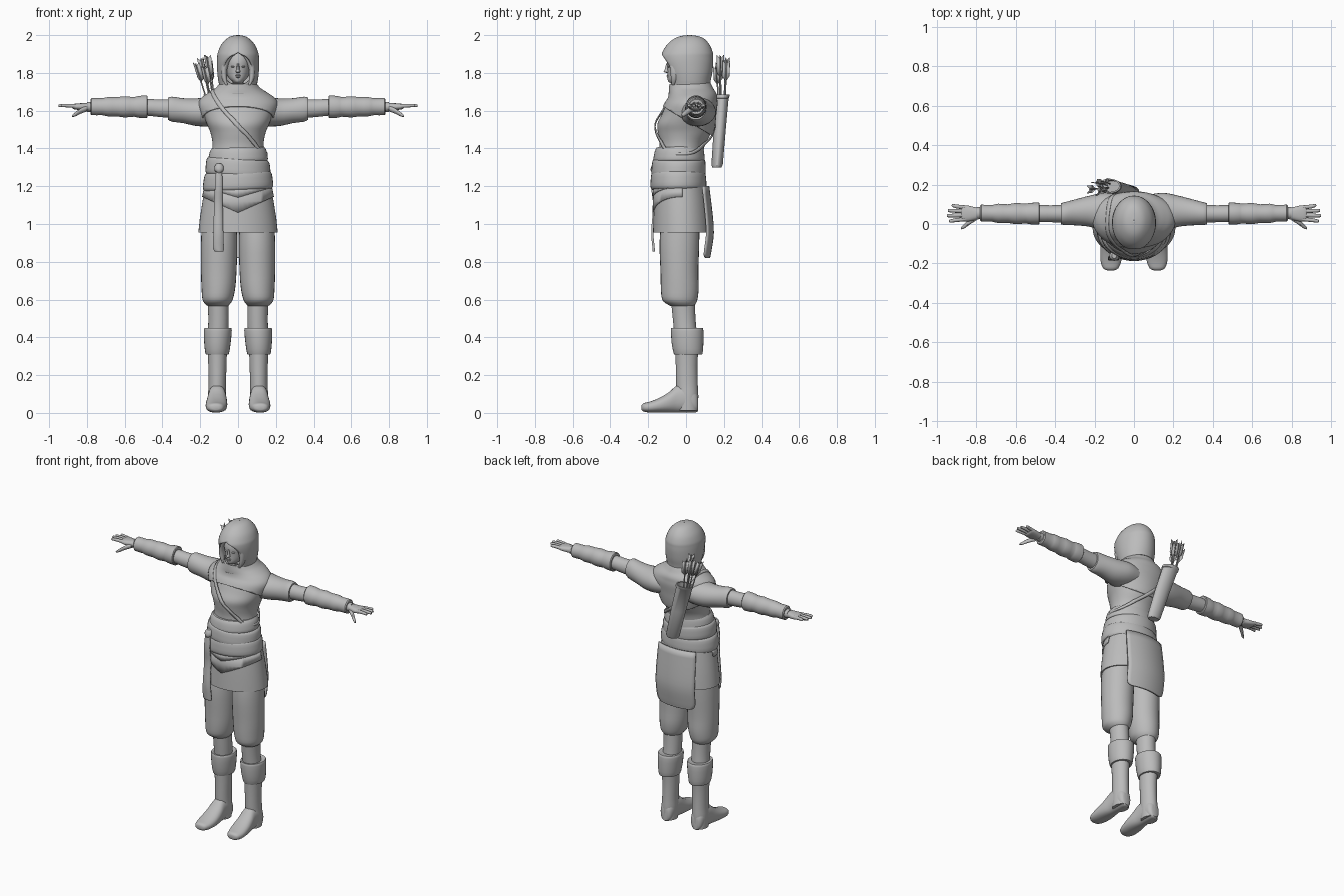
import bpy, bmesh, math
from mathutils import Vector

grey = bpy.data.materials.new("plain grey")
grey.diffuse_color = (0.5, 0.5, 0.5, 1)


def make(name, verts, faces, solid=0.0):
    me = bpy.data.meshes.new(name)
    me.from_pydata([tuple(v) for v in verts], [], faces)
    bm = bmesh.new()
    bm.from_mesh(me)
    bmesh.ops.remove_doubles(bm, verts=bm.verts, dist=0.0003)
    bmesh.ops.recalc_face_normals(bm, faces=bm.faces)
    bm.to_mesh(me)
    bm.free()
    me.materials.append(grey)
    ob = bpy.data.objects.new(name, me)
    bpy.context.collection.objects.link(ob)
    if solid:
        m = ob.modifiers.new("thickness", 'SOLIDIFY')
        m.thickness, m.offset = solid, 0
    return ob


def smooth(rows, k):
    """Catmull-Rom interpolation of equal-length tuples, k steps per span."""
    out = []
    for i in range(len(rows) - 1):
        p = [rows[max(i - 1, 0)], rows[i], rows[i + 1], rows[min(i + 2, len(rows) - 1)]]
        for j in range(k):
            t = j / k
            out.append(tuple(0.5 * (2 * b + (c - a) * t + (2 * a - 5 * b + 4 * c - d) * t * t
                                    + (3 * b - a - 3 * c + d) * t ** 3) for a, b, c, d in zip(*p)))
    return out + [tuple(rows[-1])]


def loft(name, rows, axis='z', k=3, n=28, e=2.0, tilt=0.0):
    """Rings (position, centre1, centre2, radius1, radius2) along an axis."""
    rows = smooth(rows, k)
    verts = []
    for t, c1, c2, r1, r2 in rows:
        for i in range(n):
            a = 2 * math.pi * i / n
            c, s = math.cos(a), math.sin(a)
            u = c1 + r1 * math.copysign(abs(c) ** (2 / e), c)
            v = c2 + r2 * math.copysign(abs(s) ** (2 / e), s)
            x, y, z = {'z': (u, v, t), 'x': (t, u, v), 'y': (u, t, v)}[axis]
            verts.append((x, y, z + tilt * x))
    faces = [(r * n + i, r * n + (i + 1) % n, (r + 1) * n + (i + 1) % n, (r + 1) * n + i)
             for r in range(len(rows) - 1) for i in range(n)]
    faces += [tuple(range(n)), tuple(range((len(rows) - 1) * n, len(rows) * n))]
    return make(name, verts, faces)


def grid(name, rows, solid):
    w = len(rows[0])
    faces = [(r * w + i, r * w + i + 1, (r + 1) * w + i + 1, (r + 1) * w + i)
             for r in range(len(rows) - 1) for i in range(w - 1)]
    return make(name, [v for r in rows for v in r], faces, solid)


def shell(name, src, planes, offset):
    """Offset copy of a part's skin, trimmed by planes (point, outward normal)."""
    bm = bmesh.new()
    bm.from_mesh(src.data)
    bmesh.ops.delete(bm, geom=[f for f in bm.faces if len(f.verts) > 4], context='FACES')
    bm.normal_update()
    for v, nrm in [(v, v.normal.copy()) for v in bm.verts]:
        v.co += nrm * offset
    for co, no in planes:
        bmesh.ops.bisect_plane(bm, geom=bm.verts[:] + bm.edges[:] + bm.faces[:],
                               plane_co=co, plane_no=no, clear_outer=True)
    bm.verts.index_update()
    verts = [v.co.copy() for v in bm.verts]
    faces = [[v.index for v in f.verts] for f in bm.faces]
    bm.free()
    return make(name, verts, faces, 0.008)


# Tunic body and shoulder cape
torso = loft("tunic", [(1.34, 0, -.03, .145, .115), (1.42, 0, -.02, .135, .12), (1.48, 0, -.008, .145, .14),
                       (1.53, 0, -.004, .165, .147), (1.58, 0, .01, .185, .138), (1.63, 0, .024, .2, .13),
                       (1.66, 0, .033, .185, .12), (1.685, 0, .035, .15, .115), (1.71, 0, .028, .112, .107),
                       (1.74, 0, .022, .085, .098)], k=4, n=48)
shell("shoulder_cape", torso, [((0, 0, 1.55), (0, -.6, -1))], 0.008)

# Waist sash layers
loft("sash_top", [(1.405, 0, -.032, .137, .122), (1.385, 0, -.035, .15, .13), (1.34, 0, -.037, .158, .136),
                  (1.33, 0, -.037, .15, .13)], n=40, tilt=.03)
loft("sash_middle", [(1.345, 0, -.037, .155, .132), (1.33, 0, -.038, .167, .14), (1.27, 0, -.04, .172, .143),
                     (1.255, 0, -.04, .163, .135)], n=40, tilt=-.06)
loft("sash_lower", [(1.275, 0, -.04, .165, .135), (1.26, 0, -.04, .178, .144), (1.2, 0, -.04, .186, .148),
                    (1.182, 0, -.04, .178, .14)], n=40, tilt=.04)

# Skirt, pointed apron layers, back flap
skirt = loft("skirt", [(1.2, 0, -.028, .172, .135), (1.12, 0, -.025, .188, .143), (1.03, 0, -.022, .202, .15),
                       (.955, 0, -.02, .21, .154), (.957, 0, -.02, .2, .145), (1.03, 0, -.02, .19, .138)], k=1, n=48)
for name, low, slope, off in (("apron_lower", 1.06, .45, .003), ("apron_upper", 1.14, .3, .007)):
    shell(name, skirt, [((0, 0, low), (slope, 0, -1)), ((0, 0, low), (-slope, 0, -1)),
                        ((0, -.02, 0), (0, 1, 0)), ((0, 0, 1.19), (0, 0, 1))], off)
rows = []
for z, y, w in smooth([(1.2, .118, .135), (1.05, .136, .14), (.95, .142, .14), (.86, .13, .138),
                       (.83, .124, .125), (.82, .122, .1)], 3):
    rows.append([(w * u / 6, y - 1.6 * (w * u / 6) ** 2, z) for u in range(-6, 7)])
grid("back_flap", rows, .01)

# Hanging sash end and its knot
rows = [[(x + w * u, y, z) for u in (-1, 0, 1)] for z, x, y, w in smooth(
    [(1.31, -.1, -.168, .015), (1.2, -.102, -.178, .02), (1.1, -.104, -.168, .023), (.96, -.104, -.178, .026),
     (.88, -.104, -.172, .029), (.855, -.1, -.17, .024)], 3)]
grid("sash_end", rows, .012)
loft("sash_knot", [(1.27, -.1, -.165, .012, .015), (1.285, -.1, -.165, .024, .022), (1.305, -.1, -.162, .024, .022),
                   (1.32, -.1, -.16, .012, .015)], n=16)

# Hood: rows of (height, centre y, radius x, radius y, half width of the face opening)
rows = []
for z, cy, rx, ry, w in smooth([(1.69, .03, .13, .118, 0), (1.715, .025, .104, .108, 0), (1.735, .02, .096, .104, .02),
                                (1.76, .018, .1, .108, .06), (1.80, .014, .105, .12, .075), (1.85, .008, .107, .131, .068),
                                (1.885, .006, .106, .133, .042), (1.908, .008, .102, .129, 0), (1.945, .012, .086, .11, 0),
                                (1.975, .016, .06, .08, 0), (1.99, .018, .035, .046, 0), (1.996, .018, .001, .001, 0)], 4):
    a = math.asin(min(1, max(0, w) / rx))
    ang = [-math.pi / 2 + a + (2 * math.pi - 2 * a) * i / 40 for i in range(41)]
    rows.append([(rx * math.cos(t), cy + ry * math.sin(t), z) for t in ang])
grid("hood", rows, .009)

# Head and face
loft("head", [(1.69, 0, .0, .05, .055), (1.74, 0, -.005, .046, .055), (1.75, 0, -.04, .026, .05),
              (1.765, 0, -.032, .042, .065), (1.785, 0, -.02, .056, .078), (1.82, 0, -.013, .066, .085),
              (1.86, 0, -.01, .071, .09), (1.9, 0, 0, .068, .085), (1.94, 0, .01, .045, .055)])
loft("nose", [(1.8, 0, -.094, .006, .008), (1.806, 0, -.1, .012, .018), (1.82, 0, -.099, .008, .013),
              (1.85, 0, -.096, .006, .009)], n=12)
for name, z, r in (("upper_lip", 1.787, .015), ("lower_lip", 1.779, .013)):
    loft(name, [(z - .005, 0, -.092, r * .6, .006), (z, 0, -.094, r, .009), (z + .005, 0, -.092, r * .6, .006)], n=12)


def arrow(i, tip, base):
    tip, base = Vector(tip), Vector(base)
    loft("arrow_shaft_%d" % i, [(p.z, p.x, p.y, .004, .004) for p in (base, tip)], k=1, n=8)
    for j in range(3):
        d = Vector((math.cos(j * 2.09 + i), math.sin(j * 2.09 + i), 0)) * .022
        pts = [base.lerp(tip, .6), base.lerp(tip, .7) + d, base.lerp(tip, 1.02) + d, base.lerp(tip, .95)]
        make("arrow_feather_%d_%d" % (i, j), pts, [(0, 1, 2, 3)], .003)


# Quiver, arrows and strap
loft("quiver", [(1.3, -.015, .163, .036, .024), (1.312, -.018, .164, .045, .03), (1.5, -.07, .178, .05, .032),
                (1.665, -.12, .191, .053, .034), (1.668, -.12, .191, .058, .037), (1.685, -.125, .193, .058, .037),
                (1.685, -.125, .193, .05, .03), (1.64, -.112, .19, .048, .028)], k=1)
for i, tip in enumerate([(-.225, .175, 1.85), (-.195, .21, 1.875), (-.165, .18, 1.89), (-.15, .215, 1.86), (-.18, .16, 1.83)]):
    arrow(i, tip, (-.13 + (tip[0] + .18) * .4, .19 + (tip[1] - .19) * .5, 1.6))
path = smooth([(-.09, .15, 1.64), (-.12, .04, 1.69), (-.11, -.07, 1.65), (-.04, -.13, 1.56), (.06, -.15, 1.46),
               (.13, -.1, 1.385), (.145, -.02, 1.37), (.12, .06, 1.39), (.04, .12, 1.45), (-.05, .15, 1.53)], 6)
rows = []
for i, p in enumerate(path):
    tangent = Vector(path[min(i + 1, len(path) - 1)]) - Vector(path[max(i - 1, 0)])
    side = tangent.cross(Vector(p) - Vector((0, .02, 1.5))).normalized() * .01
    rows.append([Vector(p) - side, Vector(p), Vector(p) + side])
strap = grid("quiver_strap", rows, 0)
m = strap.modifiers.new("wrap", 'SHRINKWRAP')
m.target, m.offset, m.wrap_mode = torso, .016, 'ABOVE_SURFACE'
strap.modifiers.new("thickness", 'SOLIDIFY').thickness = .006

# Limbs and other paired parts
for s, tag in ((1, "left"), (-1, "right")):
    def pair(name, rows, axis='z', **kw):
        if axis == 'x':
            rows = [(s * r[0],) + r[1:] for r in rows]
        else:
            rows = [(r[0], s * r[1]) + r[2:] for r in rows]
        loft(tag + "_" + name, rows, axis, **kw)

    pair("eye", [(1.828, .026, -.086, .006, .006), (1.833, .026, -.088, .012, .009), (1.838, .026, -.086, .006, .006)], n=12)
    pair("hair_lock", [(1.9, .03, -.08, .02, .012), (1.87, .058, -.072, .02, .02), (1.82, .074, -.06, .017, .025),
                       (1.77, .072, -.06, .014, .02), (1.735, .06, -.068, .006, .008)], n=14)
    # Sleeve, forearm and bracer
    pair("sleeve", [(.08, .05, 1.595, .1, .07), (.15, .06, 1.594, .098, .077), (.22, .065, 1.592, .08, .073),
                    (.29, .06, 1.6, .067, .066), (.35, .053, 1.608, .058, .066), (.37, .052, 1.61, .054, .058)], 'x')
    pair("forearm", [(.33, .052, 1.61, .045, .05), (.42, .052, 1.613, .043, .046), (.5, .053, 1.618, .042, .043),
                     (.8, .055, 1.62, .03, .026)], 'x')
    pair("bracer", [(.48, .053, 1.621, .046, .05), (.483, .053, 1.621, .055, .06), (.53, .053, 1.62, .054, .057),
                    (.55, .053, 1.62, .05, .052), (.6, .053, 1.62, .054, .056), (.64, .053, 1.621, .047, .051),
                    (.69, .054, 1.621, .049, .051), (.72, .054, 1.621, .042, .045), (.775, .055, 1.621, .043, .045),
                    (.78, .055, 1.621, .032, .034)], 'x', k=2)
    # Hand
    pair("palm", [(.77, .055, 1.62, .028, .022), (.8, .053, 1.62, .031, .021), (.84, .053, 1.621, .04, .018),
                  (.87, .055, 1.622, .04, .014), (.878, .055, 1.622, .034, .008)], 'x', n=20, e=2.4)
    for i, (y, end, ey) in enumerate([(.025, .938, .015), (.045, .95, .042), (.065, .945, .068), (.084, .925, .094)]):
        pair("finger_%d" % i, [(.85, y, 1.623, .01, .011), (.9, (y + ey) / 2, 1.627, .01, .01),
                               (end - .006, ey, 1.627, .008, .008), (end, ey, 1.626, .003, .003)], 'x', n=10)
    pair("thumb", [(.8, .035, 1.612, .016, .016), (.835, .01, 1.597, .014, .014), (.862, -.012, 1.58, .011, .011),
                   (.878, -.022, 1.572, .005, .005)], 'x', n=12)
    # Trouser leg and calf
    pair("trouser_leg", [(1.02, .1, -.03, .09, .1), (.9, .1, -.035, .096, .105), (.75, .102, -.035, .094, .1),
                         (.66, .104, -.033, .089, .1), (.6, .108, -.033, .08, .093), (.575, .108, -.025, .064, .074),
                         (.565, .106, -.02, .052, .06)])
    pair("calf", [(.62, .106, -.018, .056, .064), (.5, .103, -.01, .054, .06), (.4, .106, 0, .055, .06)])
    # Boot
    pair("boot_cuff", [(.448, .107, .004, .062, .074), (.45, .107, .005, .07, .082), (.435, .107, .006, .074, .086),
                       (.37, .109, .008, .07, .084), (.318, .11, .011, .063, .077), (.308, .11, .011, .056, .07),
                       (.312, .11, .008, .045, .058)], k=2)
    pair("boot_shaft", [(.35, .11, .004, .052, .062), (.25, .109, .003, .048, .057), (.15, .11, .005, .046, .057),
                        (.09, .111, .008, .048, .057), (.012, .112, .008, .046, .055)])
    pair("boot_foot", [(-.235, .118, .028, .018, .012), (-.225, .118, .029, .038, .022), (-.19, .117, .031, .052, .029),
                       (-.14, .114, .041, .057, .039), (-.09, .112, .056, .054, .054), (-.045, .111, .074, .048, .072),
                       (.02, .111, .075, .046, .073), (.052, .111, .06, .038, .057), (.064, .111, .05, .024, .04)],
         'y', e=2.3)

bpy.ops.object.select_all(action='SELECT')
bpy.context.view_layer.objects.active = torso
bpy.ops.object.shade_smooth_by_angle(angle=math.radians(40))
